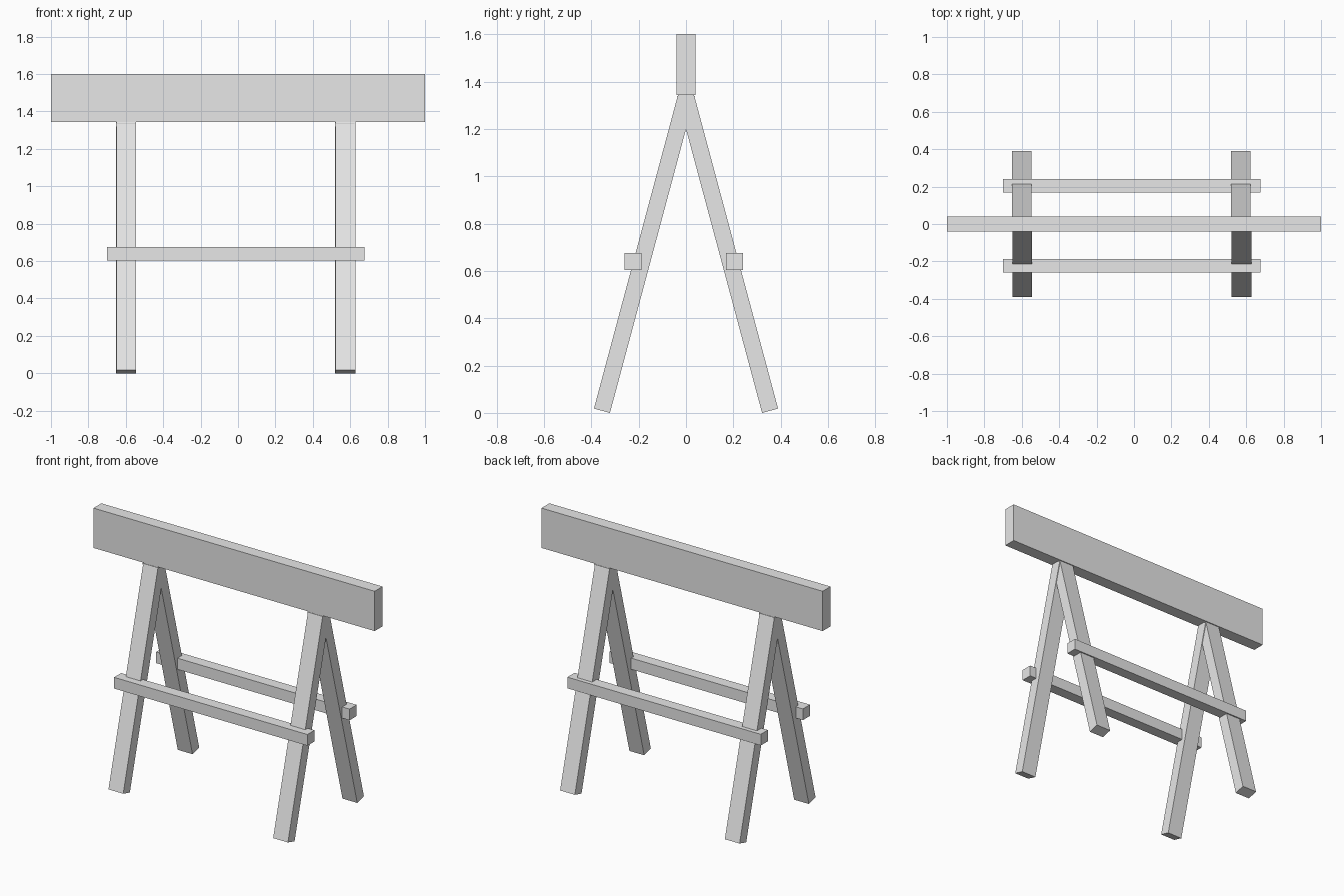
import bpy
import math
from mathutils import Matrix, Vector

cube = bpy.data.objects.get("Cube")
if cube:
    bpy.data.objects.remove(cube, do_unlink=True)

# Single plain grey material
grey = bpy.data.materials.new("light_grey")
grey.use_nodes = True
colour = (0.8, 0.8, 0.8, 1)
grey.diffuse_color = colour
grey.node_tree.nodes["Principled BSDF"].inputs["Base Color"].default_value = colour


def plank(name, centre, size, tilt=0.0):
    """Box of the given size, tilted about the x axis."""
    bpy.ops.mesh.primitive_cube_add(size=1)
    obj = bpy.context.object
    obj.name = name
    obj.data.transform(Matrix.Rotation(tilt, 4, 'X') @ Matrix.Diagonal((*size, 1)))
    obj.location = centre
    obj.data.materials.append(grey)
    return obj


# Top beam
plank("top_beam", (0, 0, 1.472), (2, 0.08, 0.256))

# Splayed legs, their upper ends hidden by the beam
LEAN = math.radians(15)
LEG = Vector((0.105, 0.07, 1.385))
half_y = (LEG.y * math.cos(LEAN) + LEG.z * math.sin(LEAN)) / 2
half_z = (LEG.z * math.cos(LEAN) + LEG.y * math.sin(LEAN)) / 2
for end, side, x in (("front", -1, 0.002), ("back", 1, -0.002)):
    for hand, leg_x in (("right", -0.599), ("left", 0.573)):
        y = side * (0.389 - half_y)
        plank(f"{end}_{hand}_leg", (leg_x + x, y, half_z), LEG, side * LEAN)

# Long cross rails
for end, y in (("front", -0.224), ("back", 0.204)):
    plank(f"{end}_rail", (-0.012, y, 0.64), (1.376, 0.072, 0.072))
